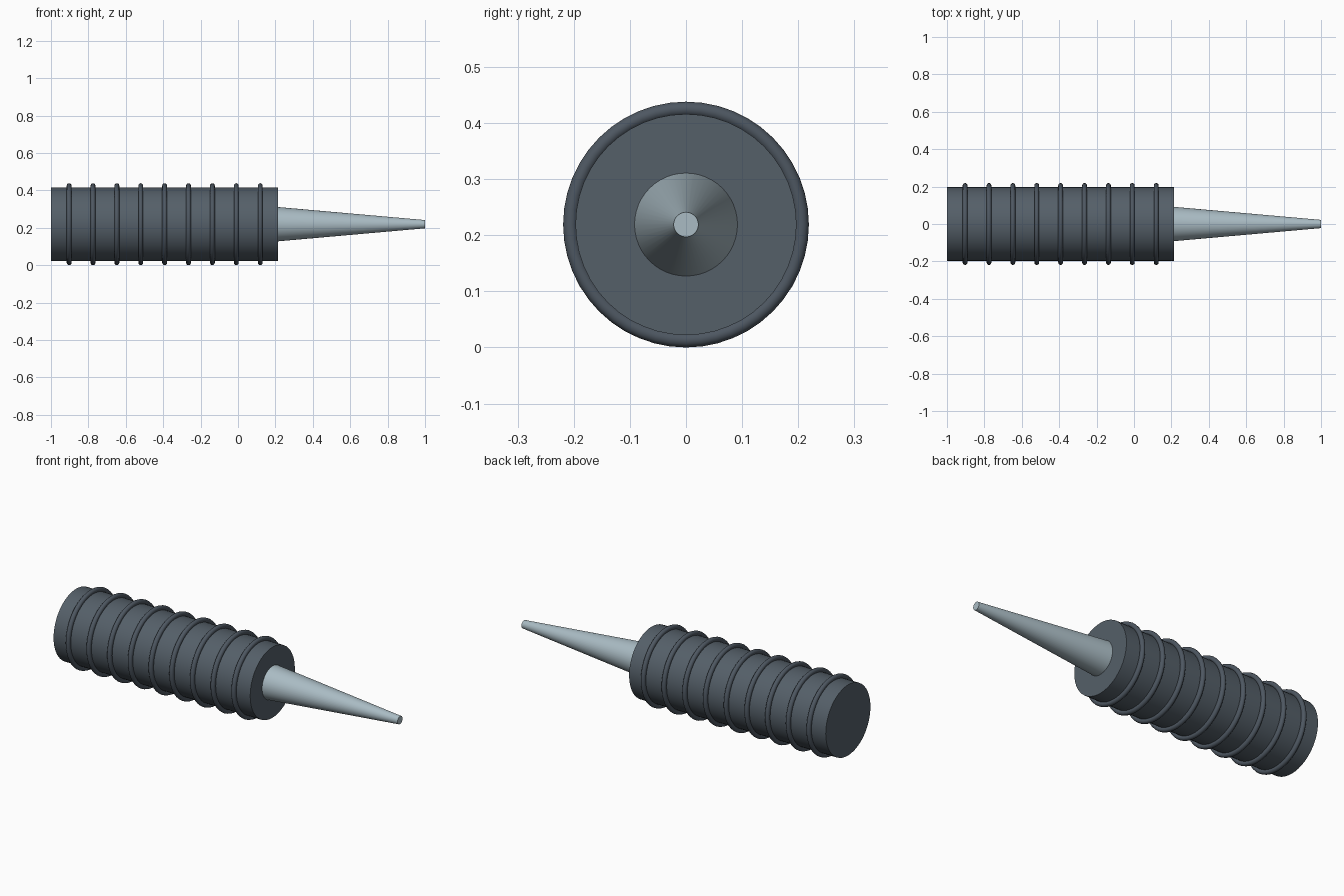
import bpy
import math

AXIS_Z = 0.219
ALONG_X = (0, math.pi / 2, 0)

cube = bpy.data.objects.get("Cube")
if cube:
    bpy.data.objects.remove(cube, do_unlink=True)


def material(name, rgb):
    mat = bpy.data.materials.new(name)
    mat.use_nodes = True
    mat.diffuse_color = (*rgb, 1)
    mat.node_tree.nodes["Principled BSDF"].inputs["Base Color"].default_value = (*rgb, 1)
    return mat


def finish(name, mat):
    obj = bpy.context.object
    obj.name = name
    obj.data.materials.append(mat)
    bpy.ops.object.shade_smooth_by_angle(angle=math.radians(40))
    return obj


def tapered_rod(name, x0, x1, r0, r1, mat, sides):
    bpy.ops.mesh.primitive_cone_add(
        vertices=sides, radius1=r0, radius2=r1, depth=x1 - x0,
        location=((x0 + x1) / 2, 0, AXIS_Z), rotation=ALONG_X)
    return finish(name, mat)


dark_grey = material("dark slate grey", (0.09, 0.115, 0.14))
ring_grey = material("ring slate grey", (0.075, 0.095, 0.12))
steel = material("pale steel", (0.40, 0.50, 0.55))

# Handle and tapered spike
tapered_rod("handle", -1, 0.213, 0.197, 0.197, dark_grey, 48)
tapered_rod("spike", 0.21, 1, 0.092, 0.022, steel, 48)

# Evenly spaced grip rings
for i in range(9):
    bpy.ops.mesh.primitive_torus_add(
        major_radius=0.206, minor_radius=0.013, major_segments=48, minor_segments=12,
        location=(-0.903 + i * 0.1277, 0, AXIS_Z), rotation=ALONG_X)
    finish(f"grip_ring_{i + 1}", ring_grey)
